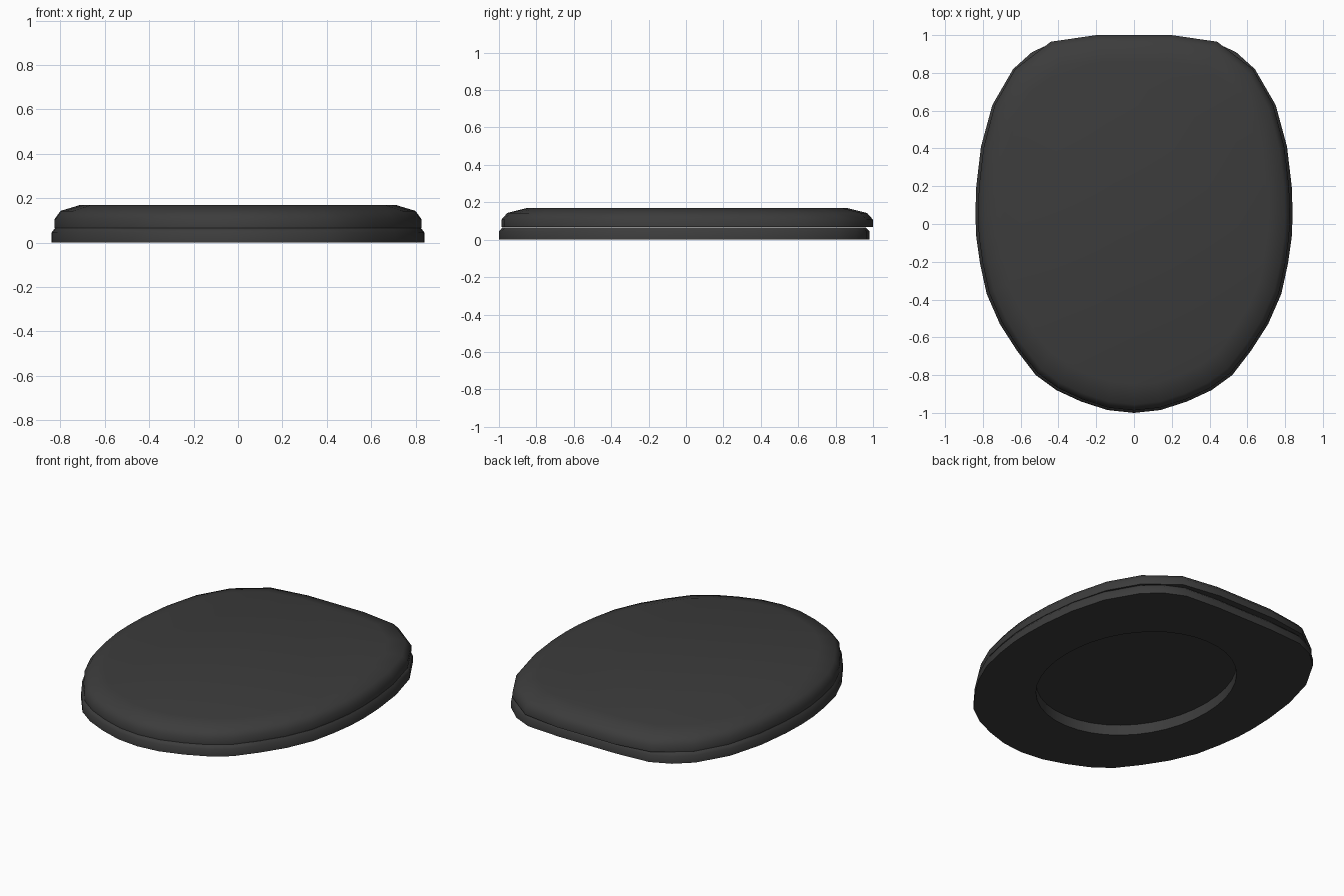
import bpy, bmesh, math

if "Cube" in bpy.data.objects:
    bpy.data.objects.remove(bpy.data.objects["Cube"])

mat = bpy.data.materials.new("dark_plastic")
mat.diffuse_color = (0.045, 0.045, 0.045, 1)
mat.use_nodes = True
mat.node_tree.nodes["Principled BSDF"].inputs["Base Color"].default_value = mat.diffuse_color

# Right half outlines, back to front
SIDES = [(0.64, 0.82), (0.75, 0.63), (0.81, 0.41), (0.835, 0.2), (0.84, 0.05),
         (0.835, -0.07), (0.815, -0.21), (0.78, -0.37), (0.71, -0.53), (0.62, -0.67),
         (0.52, -0.80), (0.41, -0.88), (0.28, -0.94), (0.14, -0.985), (0, -1.0)]
LID = [(0.2, 1.0), (0.44, 0.965)] + [(x * 0.983, y * (1 if y > 0.5 else 0.987)) for x, y in SIDES]
SEAT = [(0.2, 0.98), (0.42, 0.965), (0.54, 0.91)] + SIDES


def mirrored(half):
    return half + [(-x, y) for x, y in reversed(half) if x > 0]


def egg(n, a, b, cy, p):
    pts = []
    for i in range(n):
        t = 2 * math.pi * i / n
        c, s = math.cos(t), math.sin(t)
        pts.append((a * math.copysign(abs(c) ** (2 / p), c),
                    cy + b * math.copysign(abs(s) ** (2 / p), s)))
    return pts


def ring(bm, outline, z, s=1.0):
    vs = [bm.verts.new((x * s, y * s, z)) for x, y in outline]
    return vs, [bm.edges.new((vs[i - 1], vs[i])) for i in range(len(vs))]


def finish(bm, name):
    bmesh.ops.recalc_face_normals(bm, faces=bm.faces[:])
    me = bpy.data.meshes.new(name)
    bm.to_mesh(me)
    bm.free()
    ob = bpy.data.objects.new(name, me)
    bpy.context.collection.objects.link(ob)
    me.materials.append(mat)
    bpy.ops.object.select_all(action='DESELECT')
    ob.select_set(True)
    bpy.context.view_layer.objects.active = ob
    bpy.ops.object.shade_smooth_by_angle(angle=math.radians(50))
    return ob


def walls(bm, a, b):
    for i in range(len(a)):
        bm.faces.new((a[i - 1], a[i], b[i], b[i - 1]))


# Lid: closed slab with a rounded upper edge
bm = bmesh.new()
outline = mirrored(LID)
rings = [ring(bm, outline, z, s)[0] for z, s in
         [(0.067, 1), (0.107, 1), (0.143, 0.968), (0.17, 0.86)]]
for a, b in zip(rings, rings[1:]):
    walls(bm, a, b)
bm.faces.new(rings[0])
bm.faces.new(rings[-1])
finish(bm, "lid")

# Seat: ring with an egg-shaped opening
bm = bmesh.new()
outline = mirrored(SEAT)
hole = egg(40, 0.52, 0.625, 0.02, 2.05)
o_low, e1 = ring(bm, outline, 0)
o_mid, _ = ring(bm, outline, 0.045)
o_top, e2 = ring(bm, outline, 0.065, 0.982)
h_low, e3 = ring(bm, hole, 0)
h_top, e4 = ring(bm, hole, 0.065)
walls(bm, o_low, o_mid)
walls(bm, o_mid, o_top)
walls(bm, h_low, h_top)
bmesh.ops.triangle_fill(bm, edges=e1 + e3, use_beauty=True)
bmesh.ops.triangle_fill(bm, edges=e2 + e4, use_beauty=True)
finish(bm, "seat")
